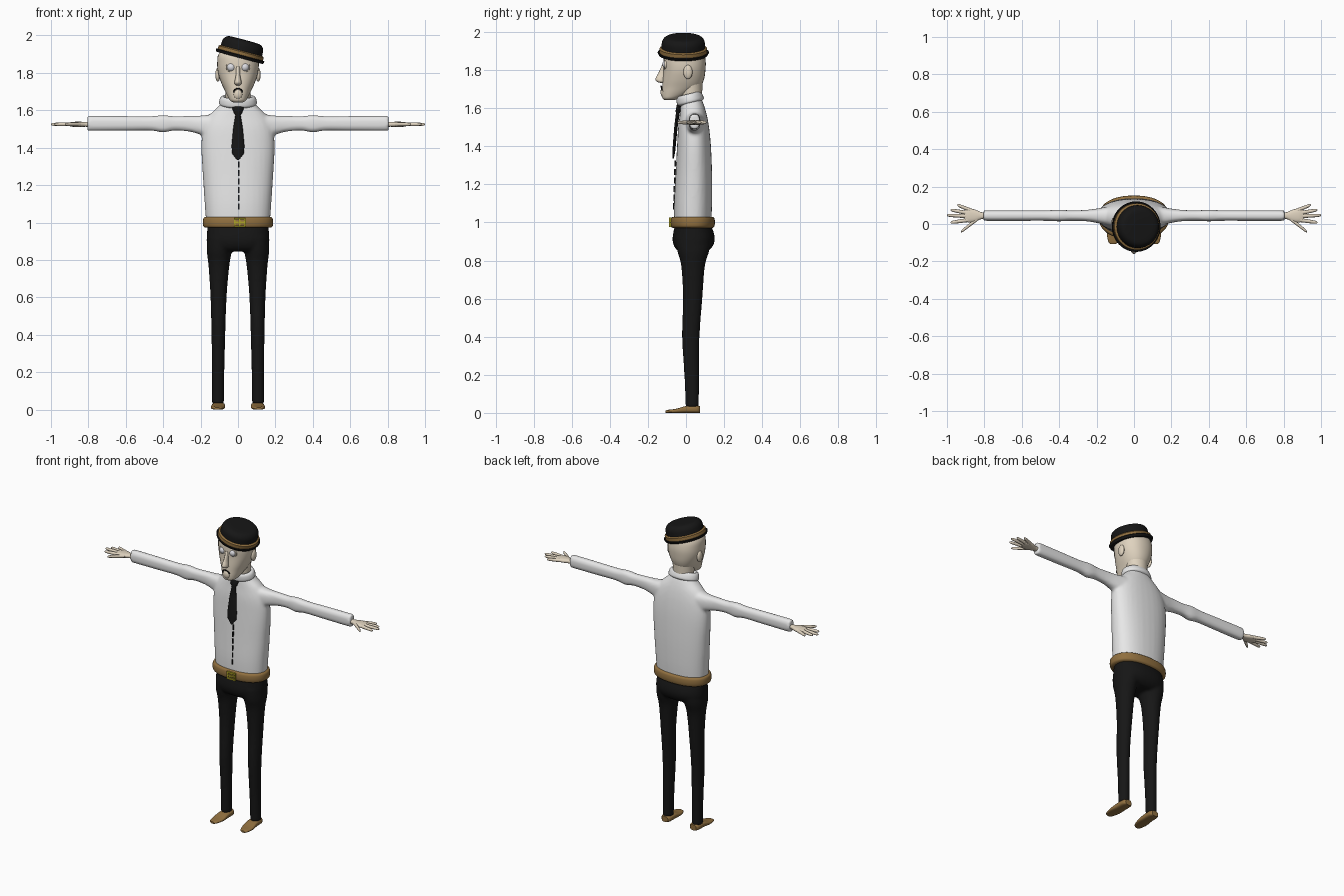
import bpy, bmesh, math
from mathutils import Matrix, Vector

cube = bpy.data.objects.get("Cube")
if cube:
    bpy.data.objects.remove(cube, do_unlink=True)


def material(name, rgb, rough=0.7):
    m = bpy.data.materials.new(name)
    m.use_nodes = True
    m.diffuse_color = (*rgb, 1)
    bsdf = m.node_tree.nodes["Principled BSDF"]
    bsdf.inputs["Base Color"].default_value = (*rgb, 1)
    bsdf.inputs["Roughness"].default_value = rough
    return m


BLACK = material("black cloth", (0.008, 0.008, 0.008))
WHITE = material("white cotton", (0.8, 0.8, 0.8))
SKIN = material("pale skin", (0.74, 0.65, 0.52))
BROWN = material("tan leather", (0.28, 0.16, 0.05))
BRASS = material("yellow brass", (0.42, 0.36, 0.02))
EYE = material("eye white", (0.72, 0.72, 0.76))


def spline(rings, steps):
    """Catmull-Rom interpolation of the ring values."""
    if steps < 2:
        return rings
    out, last = [], len(rings) - 1
    for i in range(last):
        a, b, c, d = (rings[min(max(j, 0), last)] for j in (i - 1, i, i + 1, i + 2))
        for k in range(steps):
            t = k / steps
            out.append([q + 0.5 * t * (r - p + t * (2 * p - 5 * q + 4 * r - s + t * (3 * (q - r) + s - p)))
                        for p, q, r, s in zip(a, b, c, d)])
    return out + [rings[-1]]


def tube(bm, axis, rings, n=32, steps=4, power=2, side=1):
    """Loft of rings (position, centre 1, centre 2, radius 1, radius 2)."""
    loops = []
    for t, c1, c2, r1, r2 in spline(rings, steps):
        loop = []
        for k in range(n):
            a = math.tau * k / n
            cu, sv = math.cos(a), math.sin(a)
            u = c1 + r1 * math.copysign(abs(cu) ** (2 / power), cu)
            v = c2 + r2 * math.copysign(abs(sv) ** (2 / power), sv)
            p = {"x": (t, u, v), "y": (u, t, v), "z": (u, v, t)}[axis]
            loop.append(bm.verts.new((p[0] * side, p[1], p[2])))
        loops.append(loop)
    for lo, hi in zip(loops, loops[1:]):
        for k in range(n):
            bm.faces.new((lo[k], lo[(k + 1) % n], hi[(k + 1) % n], hi[k]))
    bm.faces.new(loops[0])
    bm.faces.new(loops[-1])


def box(bm, centre, size):
    bmesh.ops.create_cube(bm, size=1, matrix=Matrix.Translation(centre) @ Matrix.Diagonal((*size, 1)))


def ball(bm, centre, size):
    bmesh.ops.create_uvsphere(bm, u_segments=20, v_segments=14, radius=1,
                              matrix=Matrix.Translation(centre) @ Matrix.Diagonal((*size, 1)))


def finish(name, bm, mat, place=None, fuse=0):
    bmesh.ops.recalc_face_normals(bm, faces=bm.faces)
    if place:
        bm.transform(place)
    me = bpy.data.meshes.new(name)
    bm.to_mesh(me)
    bm.free()
    me.materials.append(mat)
    ob = bpy.data.objects.new(name, me)
    bpy.context.collection.objects.link(ob)
    if fuse:
        # Melt overlapping volumes into one soft garment
        r = ob.modifiers.new("fuse", "REMESH")
        r.mode, r.voxel_size, r.use_smooth_shade = "VOXEL", fuse, True
        s = ob.modifiers.new("soften", "SMOOTH")
        s.factor, s.iterations = 0.5, 4
    else:
        bpy.ops.object.select_all(action="DESELECT")
        ob.select_set(True)
        bpy.context.view_layer.objects.active = ob
        bpy.ops.object.shade_smooth_by_angle(angle=math.radians(45))
    return ob


def part(name, mat, axis, rings, place=None, **kw):
    bm = bmesh.new()
    tube(bm, axis, rings, **kw)
    return finish(name, bm, mat, place)


SIDES = (("left", 1), ("right", -1))

# Shirt: torso with both sleeves
bm = bmesh.new()
tube(bm, "z", [(0.99, 0, .035, .17, .097), (1.1, 0, .037, .178, .1), (1.25, 0, .041, .188, .096),
               (1.4, 0, .042, .196, .089), (1.5, 0, .04, .187, .081), (1.57, 0, .038, .155, .07),
               (1.62, 0, .033, .105, .06), (1.65, 0, .03, .08, .05)], power=2.3)
for _, s in SIDES:
    tube(bm, "x", [(.1, .042, 1.515, .06, .07), (.19, .044, 1.52, .04, .052), (.26, .045, 1.528, .03, .042),
                   (.34, .045, 1.53, .028, .038), (.4, .045, 1.528, .031, .046), (.47, .045, 1.53, .028, .038),
                   (.6, .045, 1.53, .028, .039), (.79, .045, 1.53, .028, .04), (.805, .045, 1.53, .025, .036)],
         side=s, power=2.6)
finish("shirt", bm, WHITE, fuse=0.009)

# Trousers: hips and legs
bm = bmesh.new()
tube(bm, "z", [(1.0, 0, .035, .162, .09), (.94, 0, .04, .166, .108), (.9, 0, .04, .168, .11),
               (.865, 0, .038, .16, .095), (.845, 0, .036, .13, .07)], power=2.3)
for _, s in SIDES:
    tube(bm, "z", [(.92, .087, .038, .078, .095), (.85, .099, .038, .068, .084), (.77, .102, .037, .056, .062),
                   (.6, .104, .035, .043, .051), (.4, .105, .025, .037, .046), (.2, .106, .03, .033, .039),
                   (.03, .107, .033, .032, .035)], side=s)
finish("trousers", bm, BLACK, fuse=0.009)

# Shoes
for label, s in SIDES:
    part(label + "_shoe", BROWN, "y",
         [(-.108, .112, .006, .012, .006), (-.095, .111, .008, .026, .008), (-.05, .108, .011, .037, .011),
          (0, .105, .018, .035, .018), (.055, .104, .019, .033, .019), (.073, .104, .018, .022, .018)],
         side=s, power=3)

# Belt and buckle
part("belt", BROWN, "z", [(.972, 0, .035, .175, .106), (.98, 0, .035, .185, .114), (1.0, 0, .035, .188, .117),
                          (1.022, 0, .035, .185, .114), (1.03, 0, .035, .175, .106)], n=48, power=2.3)
bm = bmesh.new()
for dz in (-.02, .02):
    box(bm, (.01, -.083, 1.0 + dz), (.062, .012, .01))
for dx in (-.027, 0, .027):
    box(bm, (.01 + dx, -.083, 1.0), (.009, .011, .04))
box(bm, (.01, -.083, 1.0), (.054, .009, .009))
finish("buckle", bm, BRASS)

# Tie and button strip
part("tie", BLACK, "z", [(1.335, 0, -.068, .006, .004), (1.37, 0, -.064, .032, .007), (1.41, 0, -.061, .034, .008),
                         (1.5, 0, -.053, .026, .009), (1.575, 0, -.043, .014, .01), (1.585, 0, -.041, .022, .014),
                         (1.62, 0, -.034, .034, .014), (1.635, 0, -.03, .028, .01)], n=12, steps=1)
bm = bmesh.new()
for i in range(6):
    box(bm, (.004, -.056 - .0015 * i, 1.31 - .045 * i), (.006, .009, .032))
finish("button_strip", bm, BLACK)

# Neck and tilted collar
part("neck", SKIN, "z", [(1.6, 0, .028, .068, .055), (1.68, 0, .025, .066, .06), (1.75, 0, .025, .07, .062)])
part("collar", WHITE, "z", [(-.026, 0, 0, .085, .06), (-.016, 0, 0, .1, .072), (.008, 0, 0, .098, .07),
                            (.022, 0, 0, .09, .064), (.025, 0, 0, .078, .056), (.005, 0, 0, .068, .05)],
     Matrix.Translation((0, .02, 1.65)) @ Matrix.Rotation(math.radians(14), 4, "X"))

# Head with long jaw
part("head", SKIN, "z", [(1.642, 0, -.085, .025, .025), (1.652, 0, -.08, .042, .043), (1.675, 0, -.055, .056, .072),
                         (1.71, 0, -.026, .073, .099), (1.75, 0, -.014, .091, .108), (1.8, 0, -.008, .107, .11),
                         (1.85, 0, -.008, .111, .111), (1.9, 0, -.01, .104, .1), (1.94, 0, -.005, .06, .06)],
     power=2.2)
part("nose", SKIN, "z", [(1.733, 0, -.124, .008, .01), (1.74, 0, -.13, .018, .024), (1.755, 0, -.133, .018, .027),
                         (1.785, 0, -.122, .012, .023), (1.835, 0, -.11, .01, .012)], n=16)
bm = bmesh.new()
ball(bm, (0, -.118, 1.685), (.024, .016, .028))
finish("chin", bm, SKIN)

# Downturned mouth
bm = bmesh.new()
for i in range(9):
    a = math.pi * i / 8
    ball(bm, (.023 * math.cos(a), -.126 - .005 * math.sin(a), 1.698 + .018 * math.sin(a)), (.005, .004, .004))
finish("mouth", bm, BLACK)

# Ears, eyes and eyelid rims
for label, s in SIDES:
    bm = bmesh.new()
    ball(bm, (.108 * s, .01, 1.79), (.013, .024, .037))
    finish(label + "_ear", bm, SKIN)
    bm = bmesh.new()
    ball(bm, (.036 * s, -.1, 1.83), (.024, .024, .024))
    finish(label + "_eye", bm, EYE)
    part(label + "_eyelid", SKIN, "y", [(-.09, .036 * s, 1.83, .03, .028), (-.112, .036 * s, 1.83, .028, .026),
                                        (-.113, .036 * s, 1.83, .023, .021), (-.1, .036 * s, 1.83, .022, .02)],
         n=24, steps=1)

# Hat, worn at a slant
hat = Matrix.Translation((.01, -.014, 1.888)) @ Matrix.Rotation(math.radians(15), 4, "Y")


def lathe(name, mat, profile, steps=1):
    part(name, mat, "z", [(z, 0, 0, r, r) for r, z in profile], hat, n=48, steps=steps)


lathe("hat_brim", BLACK, [(.112, -.008), (.128, -.008), (.135, .006), (.132, .009), (.12, .002)])
lathe("hat_band", BROWN, [(.118, 0), (.125, .006), (.125, .026), (.118, .032)])
lathe("hat_crown", BLACK, [(.115, .02), (.114, .045), (.111, .066), (.1, .082), (.082, .09), (.04, .092), (.003, .092)], 3)

# Hands: palm, four fingers and a thumb
FINGERS = [(.87, .072, .945, .102), (.88, .057, .98, .075), (.88, .041, 1.0, .047), (.88, .022, .98, .008),
           (.84, .025, .925, -.042)]
for label, s in SIDES:
    bm = bmesh.new()
    tube(bm, "x", [(.785, .045, 1.525, .018, .014), (.815, .045, 1.525, .018, .013), (.85, .044, 1.525, .033, .014),
                   (.885, .046, 1.525, .038, .013), (.905, .046, 1.525, .03, .009)], n=20, side=s, power=2.4)
    for x0, y0, x1, y1 in FINGERS:
        a, b = Vector((x0, y0)), Vector((x1, y1))
        rings = []
        for f, r in ((0, .011), (.5, .01), (.9, .008), (1, .003)):
            p = a.lerp(b, f)
            rings.append((p.x, p.y, 1.525, r, r))
        tube(bm, "x", rings, n=10, steps=2, side=s)
    finish(label + "_hand", bm, SKIN)
